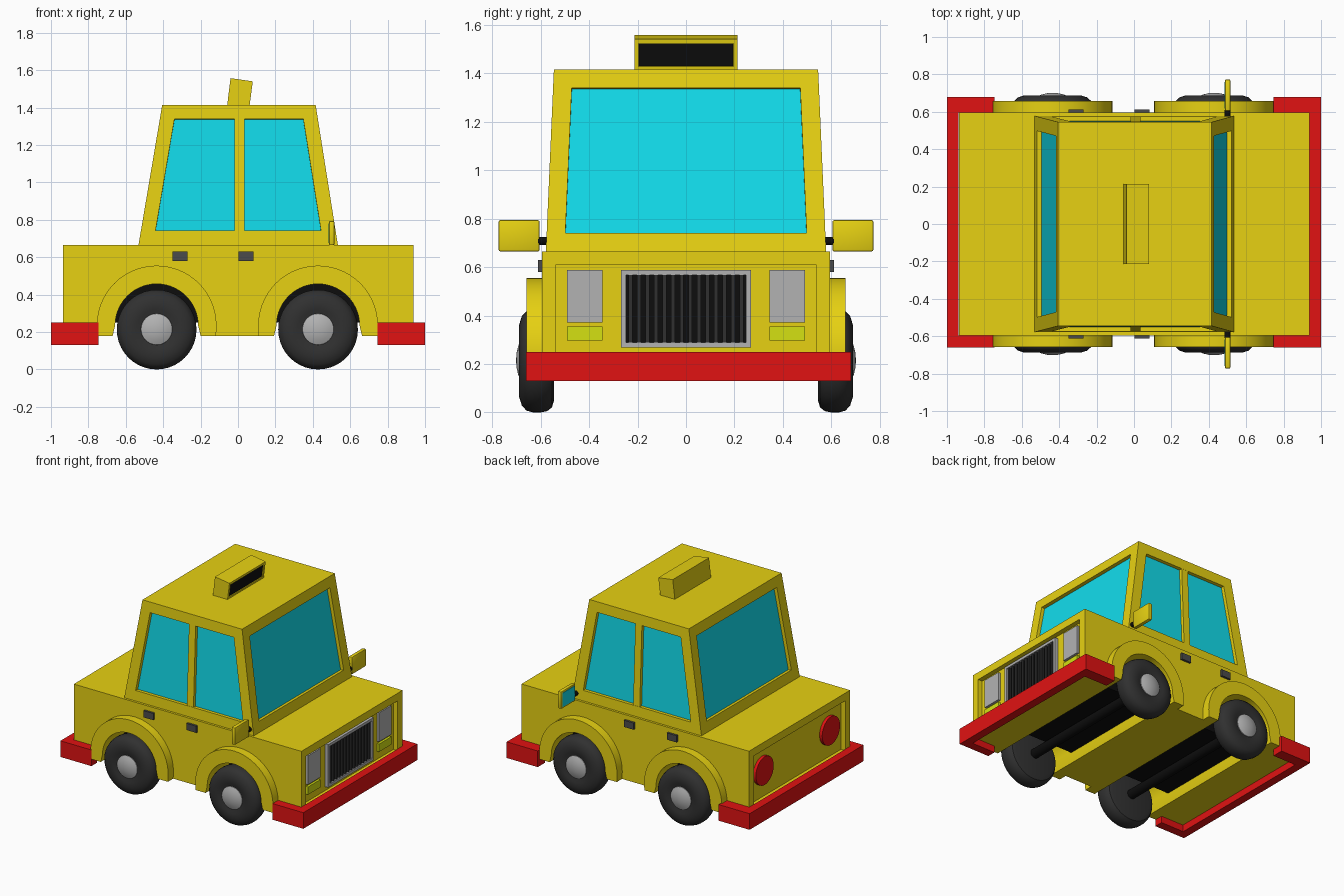
import bpy, bmesh
from math import sin, cos, pi, radians
from mathutils import Vector

if "Cube" in bpy.data.objects:
    bpy.data.objects.remove(bpy.data.objects["Cube"])


def mat(name, r, g, b):
    m = bpy.data.materials.new(name)
    m.diffuse_color = (r, g, b, 1)
    m.use_nodes = True
    m.node_tree.nodes["Principled BSDF"].inputs["Base Color"].default_value = m.diffuse_color
    return m


YELLOW = mat("yellow", 0.80, 0.64, 0.006)
RED = mat("red", 0.75, 0.006, 0.006)
GLASS = mat("glass", 0.006, 0.72, 0.84)
BLACK = mat("black", 0.004, 0.004, 0.004)
RUBBER = mat("rubber", 0.03, 0.03, 0.03)
DARK = mat("dark_grey", 0.07, 0.07, 0.07)
SILVER = mat("silver", 0.45, 0.45, 0.45)
SIGNAL = mat("signal", 0.66, 0.75, 0.006)


def finish(name, bm, *mats):
    bmesh.ops.recalc_face_normals(bm, faces=bm.faces)
    me = bpy.data.meshes.new(name)
    bm.to_mesh(me)
    bm.free()
    for m in mats:
        me.materials.append(m)
    for p in me.polygons:
        p.use_smooth = True
    me.set_sharp_from_angle(angle=radians(32))
    ob = bpy.data.objects.new(name, me)
    bpy.context.collection.objects.link(ob)
    return ob


def prism_bm(pts, axis, lo, hi):
    """Extrude a 2D outline along an axis from lo to hi."""
    def place(p, d):
        a, b = p
        return {'x': (d, a, b), 'y': (a, d, b), 'z': (a, b, d)}[axis]
    bm = bmesh.new()
    face = bm.faces.new([bm.verts.new(place(p, lo)) for p in pts])
    r = bmesh.ops.extrude_face_region(bm, geom=[face])
    vs = [g for g in r['geom'] if isinstance(g, bmesh.types.BMVert)]
    bmesh.ops.translate(bm, verts=vs, vec=Vector(place((0, 0), hi - lo)))
    bmesh.ops.recalc_face_normals(bm, faces=bm.faces)
    return bm


def rect(a0, a1, b0, b1):
    return [(a0, b0), (a1, b0), (a1, b1), (a0, b1)]


def prism(name, pts, axis, lo, hi, m):
    return finish(name, prism_bm(pts, axis, lo, hi), m)


def box(name, x, y, z, m, bevel=0):
    bm = prism_bm(rect(*x, *y), 'z', *z)
    if bevel:
        bmesh.ops.bevel(bm, geom=bm.edges[:], offset=bevel, segments=2,
                        profile=0.5, affect='EDGES')
    return finish(name, bm, m)


def recess(bm, test, margin, depth, slot=0):
    """Sink an inset panel into every face that passes the test."""
    bm.normal_update()
    for f in [f for f in bm.faces if test(f)]:
        bmesh.ops.inset_individual(bm, faces=[f], thickness=margin, use_even_offset=True)
        bmesh.ops.inset_individual(bm, faces=[f], thickness=0.0005, depth=-depth,
                                   use_even_offset=True)
        f.material_index = slot


def lathe(name, profile, m, axis, loc, flip=1, steps=40):
    """Turn (radius, offset) points about the x or y axis."""
    bm = bmesh.new()
    if axis == 'y':
        vs = [bm.verts.new((r, d * flip, 0)) for r, d in profile]
    else:
        vs = [bm.verts.new((d * flip, r, 0)) for r, d in profile]
    es = [bm.edges.new(p) for p in zip(vs, vs[1:])]
    bmesh.ops.spin(bm, geom=vs + es, cent=(0, 0, 0), steps=steps, angle=2 * pi,
                   axis=(0, 1, 0) if axis == 'y' else (1, 0, 0))
    bmesh.ops.remove_doubles(bm, verts=bm.verts, dist=1e-5)
    ob = finish(name, bm, m)
    ob.location = loc
    return ob


WHEELS = (-0.435, 0.428)
ARCH_Z, BASE = 0.235, 0.18


def arc(cx, r, n=28):
    return [(cx - r * cos(pi * i / n), ARCH_Z + r * sin(pi * i / n)) for i in range(n + 1)]


# lower body with wheel arches and recessed nose and tail
outline = [(-0.935, BASE)]
for cx in WHEELS:
    outline += [(cx - 0.235, BASE)] + arc(cx, 0.222) + [(cx + 0.235, BASE)]
outline += [(0.938, BASE), (0.938, 0.665), (-0.935, 0.665)]
bm = prism_bm(outline, 'y', -0.595, 0.595)
recess(bm, lambda f: abs(f.normal.x) > 0.9 and f.calc_area() > 0.3, 0.057, 0.035)
finish("body", bm, YELLOW)

# tapered cabin with sunken windows
bm = prism_bm(rect(-0.532, 0.534, -0.578, 0.578), 'z', 0.665, 1.415)
for v in bm.verts:
    if v.co.z > 1:
        v.co.x = 0.415 if v.co.x > 0 else -0.405
        v.co.y *= 0.545 / 0.578
recess(bm, lambda f: abs(f.normal.z) < 0.5, 0.077, 0.025, 1)
finish("cabin", bm, YELLOW, GLASS)

# sloping roof sign with dark front panel
bm = prism_bm([(-0.058, 1.41), (0.062, 1.41), (0.079, 1.54), (-0.04, 1.557)],
              'y', -0.213, 0.213)
recess(bm, lambda f: f.normal.x > 0.8, 0.018, 0.006, 1)
finish("roof_sign", bm, YELLOW, BLACK)

# wrap-around bumpers
for end, s in (("front", 1), ("rear", -1)):
    u = [(0.745, -0.66), (1, -0.66), (1, 0.68), (0.745, 0.68),
         (0.745, 0.595), (0.938, 0.595), (0.938, -0.595), (0.745, -0.595)]
    prism(end + "_bumper", [(x * s, y) for x, y in u], 'z', 0.13, 0.25, RED)

# running gear
TYRE = [(0, 0.545), (0.165, 0.545), (0.192, 0.553), (0.207, 0.572), (0.213, 0.6),
        (0.213, 0.63), (0.205, 0.658), (0.185, 0.677), (0.15, 0.688),
        (0.11, 0.688), (0.085, 0.678), (0, 0.675)]
HUB = [(0.085, 0.67), (0.083, 0.682), (0.06, 0.692), (0.03, 0.699), (0, 0.701)]
AXLE = [(0, -0.56), (0.035, -0.56), (0.035, 0.56), (0, 0.56)]
for end, cx in zip(("rear", "front"), WHEELS):
    box(end + "_wheel_well", (cx - 0.224, cx + 0.224), (-0.42, 0.42), (0.25, 0.46), BLACK)
    lathe(end + "_axle", AXLE, BLACK, 'y', (cx, 0, 0.215), steps=20)
    fender = ([(cx - 0.318, BASE)] + arc(cx, 0.32) + [(cx + 0.318, BASE), (cx + 0.235, BASE)]
              + arc(cx, 0.222)[::-1] + [(cx - 0.235, BASE)])
    for side, s in (("left", 1), ("right", -1)):
        tag = f"{end}_{side}_"
        prism(tag + "fender", fender, 'y', 0.59 * s, 0.657 * s, YELLOW)
        lathe(tag + "tyre", TYRE, RUBBER, 'y', (cx, 0, 0.213), s)
        lathe(tag + "hub", HUB, SILVER, 'y', (cx, 0, 0.215), s, 32)

# parts repeated on both sides
for side, s in (("left", 1), ("right", -1)):
    def ys(a, b):
        return tuple(sorted((a * s, b * s)))
    prism(side + "_door_pillar", [(0.53 * s, 0.73), (0.573 * s, 0.73),
                                  (0.547 * s, 1.35), (0.50 * s, 1.35)],
          'x', -0.02, 0.034, YELLOW)
    for door, x in (("rear", -0.31), ("front", 0.044)):
        box(f"{side}_{door}_door_handle", (x - 0.04, x + 0.04), ys(0.59, 0.611),
            (0.58, 0.63), DARK)
    box(side + "_mirror", (0.486, 0.516), ys(0.604, 0.773), (0.664, 0.794), YELLOW, 0.008)
    box(side + "_mirror_glass", (0.483, 0.49), ys(0.617, 0.76), (0.677, 0.781), GLASS)
    lathe(side + "_mirror_stem", [(0, 0.56), (0.017, 0.56), (0.017, 0.61), (0, 0.61)],
          BLACK, 'y', (0.5, 0, 0.707), s, 16)
    box(side + "_headlight", (0.895, 0.92), ys(0.345, 0.49), (0.372, 0.587), SILVER)
    box(side + "_turn_signal", (0.895, 0.92), ys(0.345, 0.49), (0.297, 0.355), SIGNAL)
    lathe(side + "_tail_light", [(0, 0), (0.105, 0), (0.105, 0.027), (0, 0.027)],
          RED, 'x', (-0.895, 0.39 * s, 0.438), -1, 32)

# grille frame and bars
bm = prism_bm(rect(-0.268, 0.268, 0.268, 0.587), 'x', 0.89, 0.93)
recess(bm, lambda f: f.normal.x > 0.9, 0.02, 0.018, 1)
finish("grille", bm, SILVER, BLACK)
for i in range(14):
    y = -0.229 + i * 0.458 / 13
    box(f"grille_bar_{i + 1}", (0.905, 0.924), (y - 0.008, y + 0.008), (0.287, 0.568), RUBBER)
